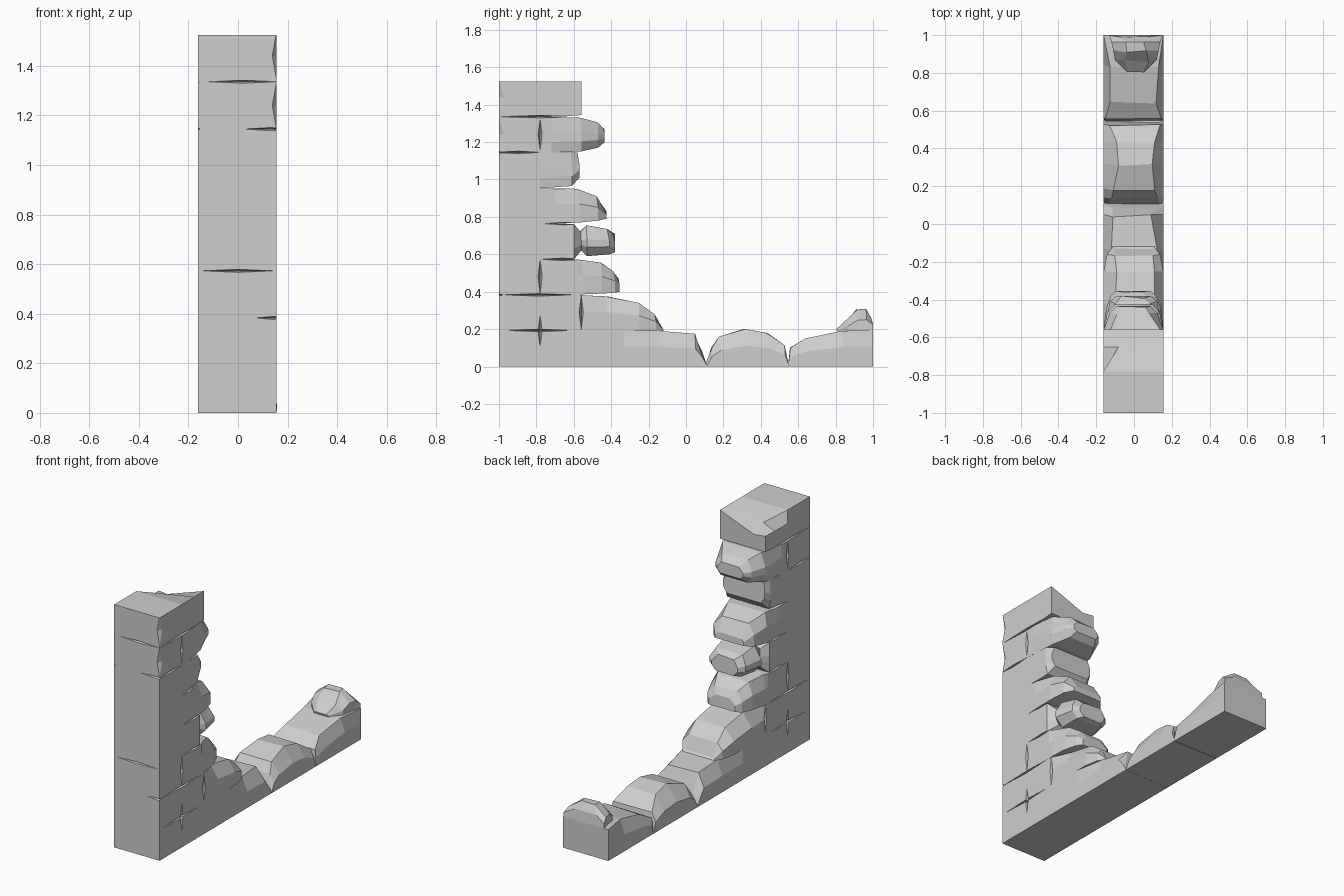
import bpy, bmesh, random
from mathutils import Matrix

random.seed(4)
cube = bpy.data.objects.get("Cube")
if cube:
    bpy.data.objects.remove(cube, do_unlink=True)

stone = bpy.data.materials.new("grey_stone")
stone.use_nodes = True
GREY = (0.62, 0.62, 0.62, 1)
stone.diffuse_color = GREY
stone.node_tree.nodes["Principled BSDF"].inputs["Base Color"].default_value = GREY

W = 0.158    # half thickness of the wall
H = 0.1906   # course height


def make_object(name, bm):
    bmesh.ops.recalc_face_normals(bm, faces=bm.faces)
    mesh = bpy.data.meshes.new(name)
    bm.to_mesh(mesh)
    bm.free()
    mesh.materials.append(stone)
    obj = bpy.data.objects.new(name, mesh)
    bpy.context.collection.objects.link(obj)
    return obj


def loft(name, rings, flat_base=False, cx=-0.0025):
    """Stone lofted along y; ring = (y, low, high, half width, half top width, left drop)."""
    bm = bmesh.new()
    loops = []
    for y, lo, hi, w, t, *rest in rings:
        drop = rest[0] if rest else 0
        h = hi - lo
        b = w if flat_base else t
        tl = t * 0.5 if drop else t
        jit = 0.014 if t < w else 0
        section = [(-b, lo), (-w, lo + 0.3 * h), (-w, lo + 0.55 * h), (-tl, hi - drop),
                   (t, hi), (w, lo + 0.55 * h), (w, lo + 0.3 * h), (b, lo)]
        loop = []
        for i, (x, z) in enumerate(section):
            inner = i in (3, 4)
            dx = random.uniform(-jit, jit) if inner else 0
            dy = random.uniform(-jit, 0) if inner else 0
            loop.append(bm.verts.new((cx + x + dx, y + dy, z)))
        loops.append(loop)
    for a, b in zip(loops, loops[1:]):
        for i in range(8):
            j = (i + 1) % 8
            bm.faces.new((a[i], a[j], b[j], b[i]))
    bm.faces.new(loops[0])
    bm.faces.new(loops[-1])
    return make_object(name, bm)


def course(name, n, start, tip, flat_base=False):
    """Full-width masonry from the front face, then a broken tip."""
    lo, hi = n * H, (n + 1) * H
    full = [(-1, lo, hi, W, W), (start, lo, hi, W, W)]
    return loft(name, full + tip, flat_base)


# Bottom course: intact under the column, crumbling towards the back
walls = [
    course("course_1", 0, -0.33, [
        (-0.13, 0, 0.19, W, 0.125), (0.05, 0, 0.175, W, 0.10),
        (0.09, 0, 0.08, W, 0.12), (0.112, 0, 0.01, W, 0.15)], True),
    # Stepped and overhanging broken courses
    course("course_2", 1, -0.56, [
        (-0.42, 0.19, 0.375, W, 0.11), (-0.25, 0.19, 0.34, W, 0.10),
        (-0.16, 0.19, 0.28, 0.14, 0.10), (-0.12, 0.19, 0.2, 0.11, 0.09)], True),
    course("course_3", 2, -0.58, [
        (-0.55, 0.386, 0.57, W, 0.14), (-0.45, 0.39, 0.555, 0.145, 0.11),
        (-0.38, 0.395, 0.51, 0.12, 0.09), (-0.355, 0.40, 0.47, 0.09, 0.06)], True),
    course("course_4", 3, -0.60, [
        (-0.56, 0.62, 0.72, 0.12, 0.10), (-0.53, 0.59, 0.755, 0.15, 0.10),
        (-0.41, 0.60, 0.735, 0.125, 0.09), (-0.38, 0.61, 0.71, 0.09, 0.06)]),
    course("course_5", 4, -0.70, [
        (-0.57, 0.77, 0.95, W, 0.13), (-0.47, 0.78, 0.91, 0.14, 0.10),
        (-0.425, 0.79, 0.83, 0.10, 0.08)], True),
    course("course_6", 5, -0.78, [
        (-0.61, 0.965, 1.143, W, 0.145), (-0.57, 1.01, 1.143, 0.145, 0.12)]),
    course("course_7", 6, -0.72, [
        (-0.56, 1.15, 1.33, W, 0.135), (-0.47, 1.17, 1.305, 0.125, 0.09),
        (-0.435, 1.20, 1.27, 0.09, 0.07)]),
    course("top_course", 7, -0.78, [
        (-0.65, 1.337, 1.525, W, W, 0.05), (-0.558, 1.345, 1.525, W, W, 0.09)], True),
]

# Separate low stones at the back
loft("middle_rubble", [
    (0.113, 0, 0.01, W, 0.15), (0.14, 0, 0.10, W, 0.12), (0.19, 0, 0.16, W, 0.10),
    (0.32, 0, 0.20, W, 0.09), (0.44, 0, 0.18, W, 0.10),
    (0.53, 0, 0.115, W, 0.13), (0.55, 0, 0.01, W, 0.15)], True)
loft("back_rubble", [
    (0.553, 0, 0.01, W, 0.15), (0.565, 0, 0.10, W, 0.14), (0.65, 0, 0.15, W, 0.11),
    (0.84, 0, 0.19, W, 0.125), (1, 0, 0.196, W, W)], True)
loft("loose_top_stone", [
    (0.81, 0.18, 0.20, 0.05, 0.03), (0.87, 0.18, 0.25, 0.11, 0.06),
    (0.92, 0.18, 0.305, 0.12, 0.06), (0.965, 0.18, 0.308, 0.13, 0.05),
    (1, 0.18, 0.26, 0.14, 0.07)], True, cx=0.01)


# Cracks between blocks, cut with slim diamond wedges
bm = bmesh.new()


def crack(x, y, z, sx, sy, sz):
    scale = Matrix.Translation((x, y, z)) @ Matrix.Diagonal((sx, sy, sz, 1))
    bmesh.ops.create_uvsphere(bm, u_segments=4, v_segments=2, radius=1, matrix=scale)


for z, y, length in [(0.193, -0.79, 0.19), (0.383, -0.79, 0.21), (0.573, -0.66, 0.12),
                     (0.764, -0.65, 0.12), (0.954, -0.66, 0.11),
                     (1.145, -0.9, 0.13), (1.336, -0.78, 0.24)]:
    for side in (-W, W):
        crack(side, y, z, 0.045, length, 0.007)
for y, z, height in [(-0.78, 0.19, 0.09), (-0.78, 0.48, 0.10), (-0.56, 0.29, 0.10),
                     (-0.78, 1.24, 0.09)]:
    for side in (-W, W):
        crack(side, y, z, 0.04, 0.012, height)
for x, z, length in [(0, 0.573, 0.15), (0.02, 1.336, 0.14), (0.13, 1.145, 0.11),
                     (0.14, 0.383, 0.07)]:
    crack(x, -1, z, length, 0.03, 0.006)
# Chipped front corner
for z in (1.44, 1.24):
    crack(W, -1, z, 0.02, 0.03, 0.11)

cutter = make_object("crack_cutter", bm)
cutter.hide_render = True
for wall in walls:
    mod = wall.modifiers.new("cracks", "BOOLEAN")
    mod.operation = "DIFFERENCE"
    mod.solver = "EXACT"
    mod.use_self = True
    mod.object = cutter
depsgraph = bpy.context.evaluated_depsgraph_get()
cut_meshes = [bpy.data.meshes.new_from_object(w.evaluated_get(depsgraph)) for w in walls]
for wall, mesh in zip(walls, cut_meshes):
    wall.modifiers.clear()
    wall.data = mesh
bpy.data.objects.remove(cutter, do_unlink=True)
